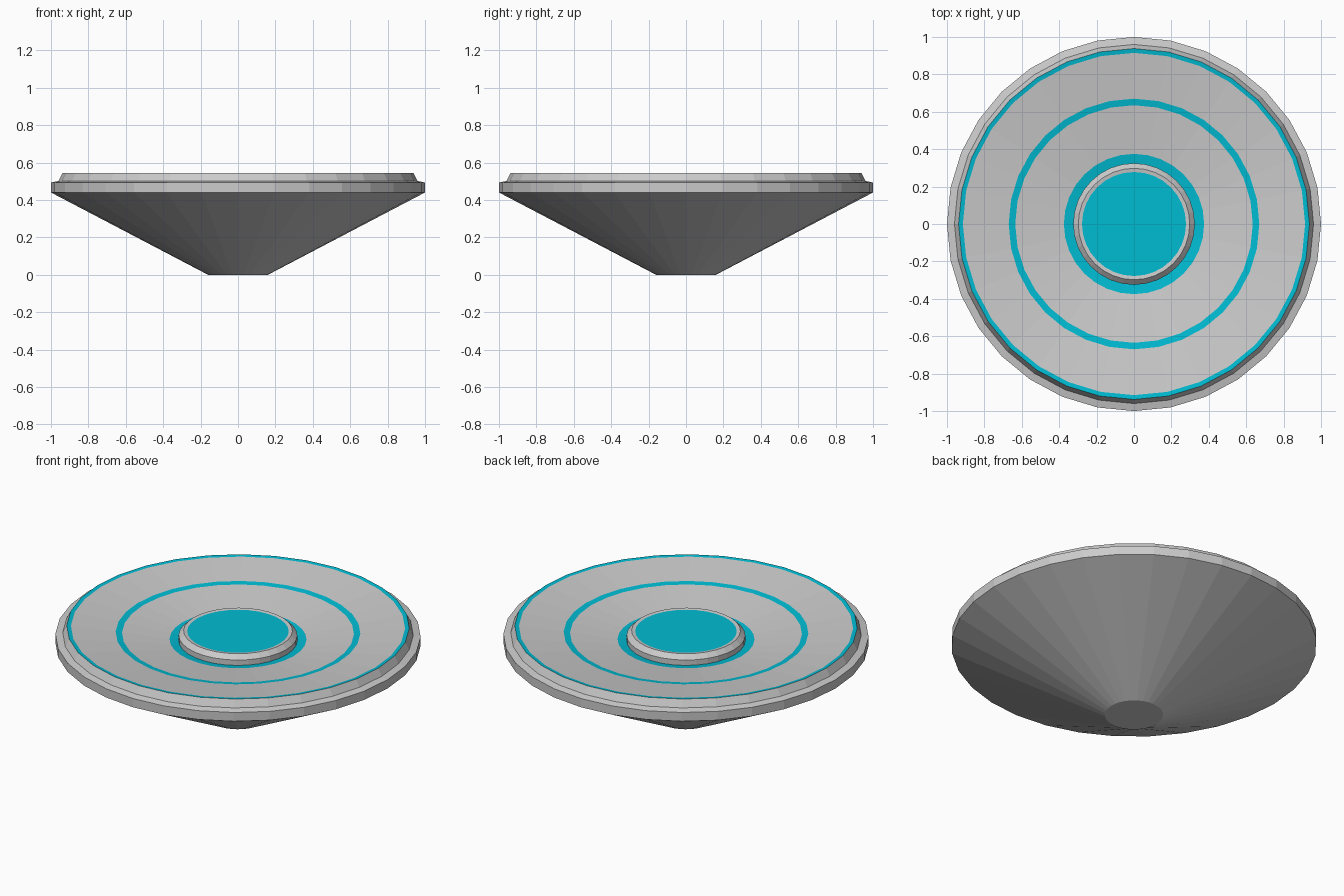
import bpy, bmesh
from math import cos, sin, tau

if "Cube" in bpy.data.objects:
    bpy.data.objects.remove(bpy.data.objects["Cube"])

SIDES = 32

cyan = bpy.data.materials.new("cyan_glow")
cyan.diffuse_color = (0.0, 0.50, 0.65, 1)
cyan.use_nodes = True
cyan.node_tree.nodes["Principled BSDF"].inputs["Base Color"].default_value = cyan.diffuse_color
grey = bpy.data.materials.new("grey")
grey.diffuse_color = (0.6, 0.6, 0.6, 1)
grey.use_nodes = True
grey.node_tree.nodes["Principled BSDF"].inputs["Base Color"].default_value = grey.diffuse_color


def lathe(name, profile, bands=(), cap=0):
    """Spin (radius, z) points about z with flat caps; bands = cyan profile segments."""
    bm = bmesh.new()
    rings = [[bm.verts.new((r * cos(tau * i / SIDES), r * sin(tau * i / SIDES), z))
              for i in range(SIDES)] for r, z in profile]
    for k in range(len(rings) - 1):
        for i in range(SIDES):
            j = (i + 1) % SIDES
            f = bm.faces.new((rings[k][i], rings[k][j], rings[k + 1][j], rings[k + 1][i]))
            f.material_index = int(k in bands)
    bm.faces.new(rings[0][::-1])
    bm.faces.new(rings[-1]).material_index = cap
    mesh = bpy.data.meshes.new(name)
    bm.to_mesh(mesh)
    bm.free()
    mesh.materials.append(grey)
    mesh.materials.append(cyan)
    obj = bpy.data.objects.new(name, mesh)
    bpy.context.collection.objects.link(obj)
    return obj


def dish_z(r):
    """Height of the shallow dished top at radius r."""
    return 0.545 - 0.135 * (0.935 - r)


# conical body with stepped rim and dished top carrying three cyan rings
outer = [(0.16, 0), (1, 0.44), (1, 0.493), (0.96, 0.502)]
dish = [(r, dish_z(r)) for r in (0.938, 0.915, 0.67, 0.635, 0.375, 0.31)]
lathe("dish_body", outer + dish, bands=(4, 6, 8))

# raised central hub with chamfered edge and cyan disc on top
lathe("centre_hub", [(0.325, 0.45), (0.325, 0.495), (0.298, 0.521),
                     (0.278, 0.518)], cap=1)
